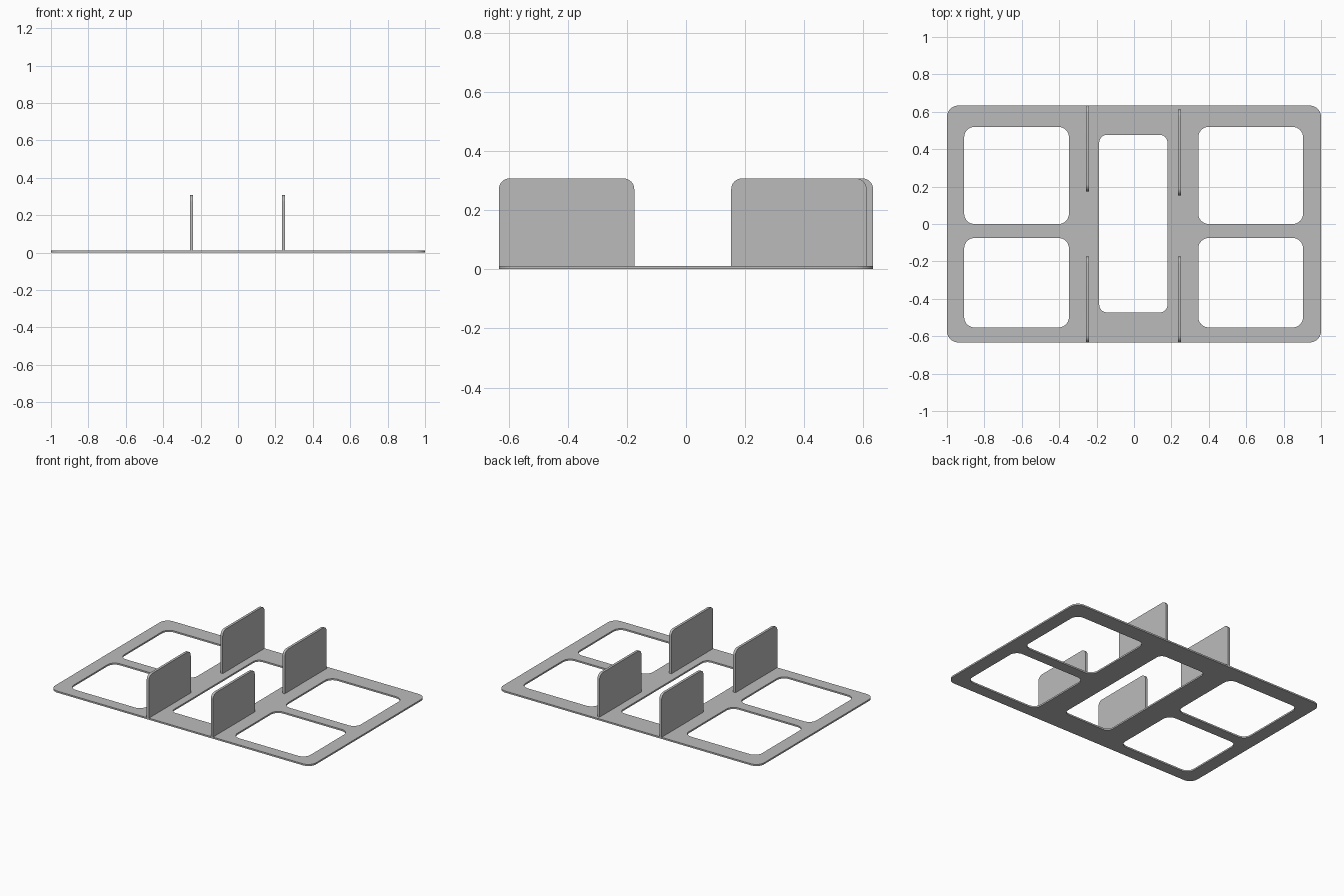
import bpy, bmesh, math
from mathutils import Matrix, Vector

cube = bpy.data.objects.get("Cube")
if cube:
    bpy.data.objects.remove(cube, do_unlink=True)

grey = bpy.data.materials.new("plain grey")
grey.use_nodes = True
GREY = (0.5, 0.5, 0.5, 1)
grey.diffuse_color = GREY
grey.node_tree.nodes["Principled BSDF"].inputs["Base Color"].default_value = GREY

THICK = 0.011
PANEL_THICK = 0.017
HEIGHT = 0.307


def rounded_rect(x0, x1, y0, y1, r_low, r_high, steps=8):
    """Outline with one radius for the low corners and one for the high ones."""
    corners = [(x1, y0, -1, 1, r_low, -90), (x1, y1, -1, -1, r_high, 0),
               (x0, y1, 1, -1, r_high, 90), (x0, y0, 1, 1, r_low, 180)]
    points = []
    for x, y, sx, sy, r, start in corners:
        if r == 0:
            points.append((x, y))
            continue
        for i in range(steps + 1):
            a = math.radians(start + 90 * i / steps)
            points.append((x + sx * r + r * math.cos(a), y + sy * r + r * math.sin(a)))
    return points


def sheet(name, outlines, depth, matrix=Matrix()):
    """Fill the outlines (first is the rim, others are holes) and extrude."""
    bm = bmesh.new()
    for pts in outlines:
        vs = [bm.verts.new((x, y, 0)) for x, y in pts]
        for i, v in enumerate(vs):
            bm.edges.new((v, vs[(i + 1) % len(vs)]))
    bmesh.ops.triangle_fill(bm, use_beauty=True, use_dissolve=False, edges=bm.edges[:])
    result = bmesh.ops.extrude_face_region(bm, geom=bm.faces[:])
    top = [g for g in result["geom"] if isinstance(g, bmesh.types.BMVert)]
    bmesh.ops.translate(bm, verts=top, vec=Vector((0, 0, depth)))
    bmesh.ops.transform(bm, matrix=matrix, verts=bm.verts[:])
    bmesh.ops.recalc_face_normals(bm, faces=bm.faces[:])
    mesh = bpy.data.meshes.new(name)
    bm.to_mesh(mesh)
    bm.free()
    mesh.materials.append(grey)
    obj = bpy.data.objects.new(name, mesh)
    bpy.context.collection.objects.link(obj)
    bpy.ops.object.select_all(action="DESELECT")
    obj.select_set(True)
    bpy.context.view_layer.objects.active = obj
    bpy.ops.object.shade_smooth_by_angle(angle=math.radians(30))
    return obj


# Base frame with four side openings and a long central one
outlines = [rounded_rect(-1, 1, -0.633, 0.633, 0.06, 0.06)]
for x0, x1 in ((-0.908, -0.348), (0.344, 0.904)):
    for y0, y1 in ((-0.553, -0.075), (0.0, 0.519)):
        outlines.append(rounded_rect(x0, x1, y0, y1, 0.055, 0.055))
outlines.append(rounded_rect(-0.186, 0.179, -0.473, 0.477, 0.042, 0.042))
sheet("base_frame", outlines, THICK)

# Upright dividers: profile in the y-z plane, extruded along x
upright = Matrix(((0, 0, 1, 0), (1, 0, 0, 0), (0, 1, 0, 0), (0, 0, 0, 1)))
for name, x, y0, y1 in (("front_right_divider", -0.248, -0.633, -0.175),
                        ("front_left_divider", 0.243, -0.633, -0.175),
                        ("back_right_divider", -0.248, 0.175, 0.633),
                        ("back_left_divider", 0.243, 0.153, 0.611)):
    place = Matrix.Translation((x - PANEL_THICK / 2, 0, 0)) @ upright
    sheet(name, [rounded_rect(y0, y1, 0, HEIGHT, 0, 0.036)], PANEL_THICK, place)
